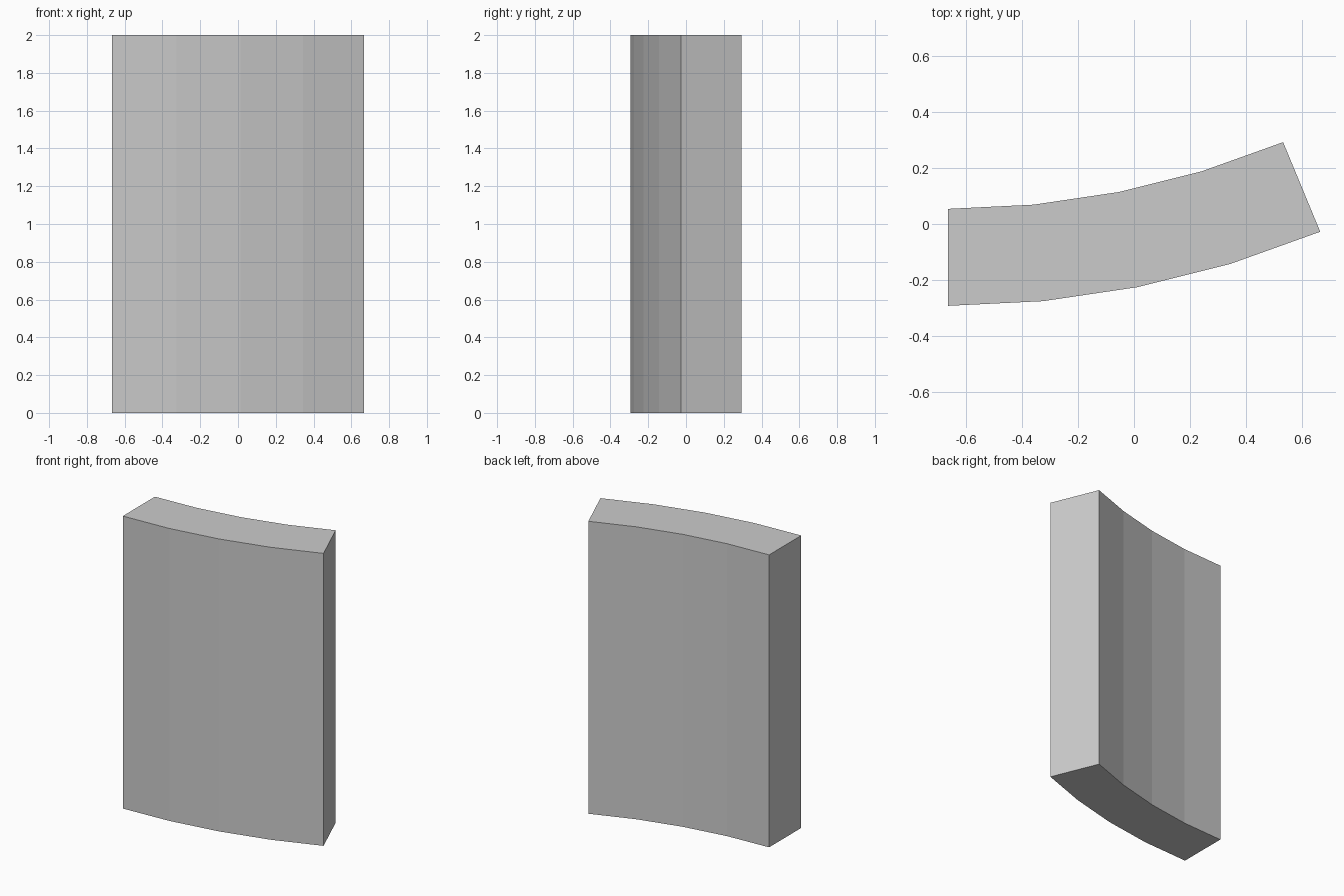
import bpy, bmesh
from math import sin, cos, radians

if "Cube" in bpy.data.objects:
    bpy.data.objects.remove(bpy.data.objects["Cube"])

# Curved wall: a 22.5 degree ring sector in four flat segments
OUTER, INNER, HEIGHT = 3.484, 3.137, 2.0
SWEEP, SEGMENTS = radians(22.5), 4
CX = -OUTER * sin(SWEEP) / 2
CY = (OUTER + INNER * cos(SWEEP)) / 2


def arc(radius):
    angles = [SWEEP * i / SEGMENTS for i in range(SEGMENTS + 1)]
    return [(CX + radius * sin(a), CY - radius * cos(a), 0) for a in angles]


bm = bmesh.new()
outline = arc(OUTER) + arc(INNER)[::-1]
base = bm.faces.new([bm.verts.new(p) for p in outline])

# Raise the plan outline to full height, keeping the bottom closed
result = bmesh.ops.extrude_face_region(bm, geom=[base], use_keep_orig=True)
top = [v for v in result["geom"] if isinstance(v, bmesh.types.BMVert)]
bmesh.ops.translate(bm, verts=top, vec=(0, 0, HEIGHT))
bmesh.ops.recalc_face_normals(bm, faces=bm.faces)

mesh = bpy.data.meshes.new("curved_wall")
bm.to_mesh(mesh)
bm.free()
bpy.context.collection.objects.link(bpy.data.objects.new("curved_wall", mesh))
